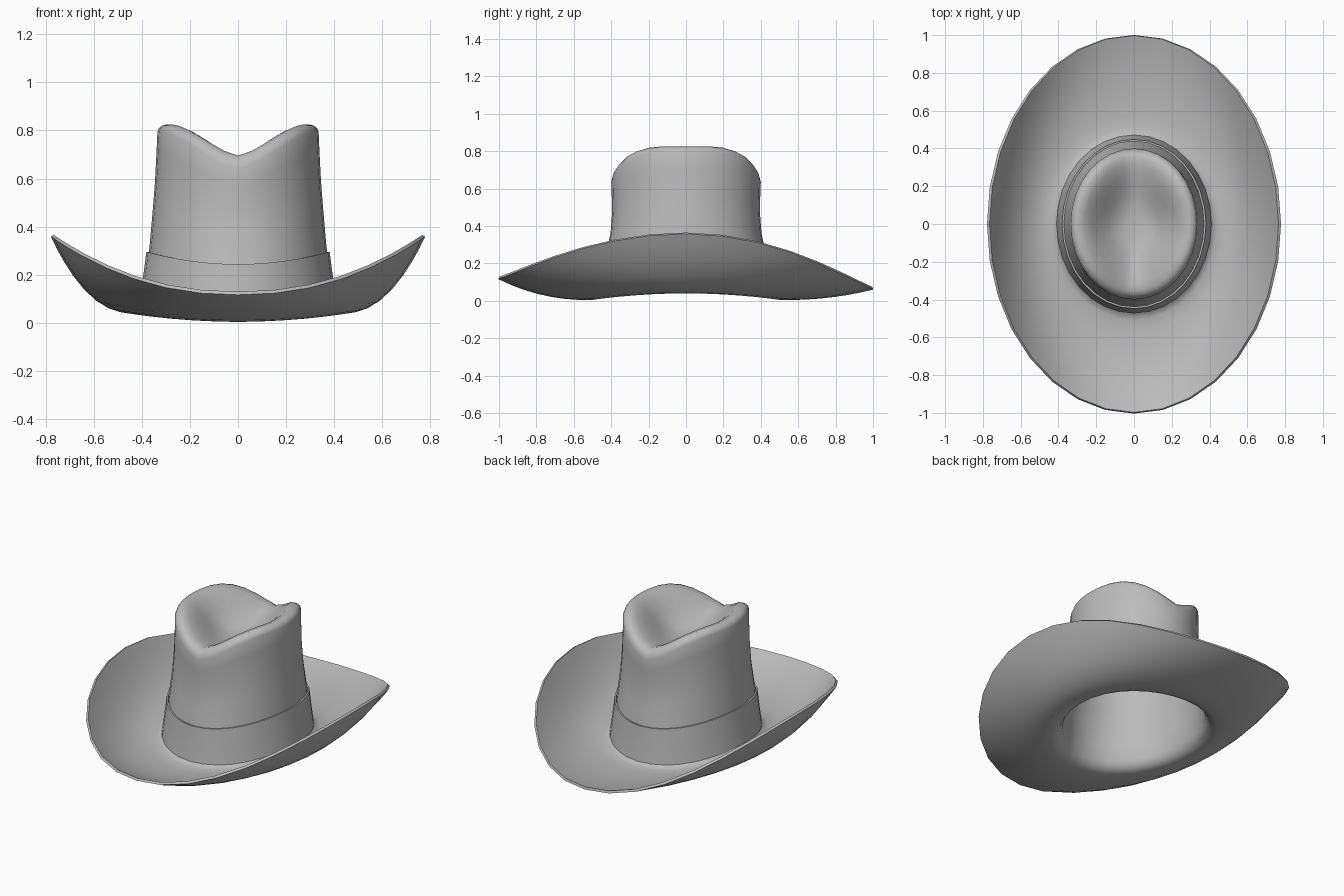
import bpy
import bmesh
import math

cube = bpy.data.objects.get("Cube")
if cube:
    bpy.data.objects.remove(cube, do_unlink=True)

SEGMENTS = 32

felt = bpy.data.materials.new("grey_felt")
felt.use_nodes = True
felt.diffuse_color = (0.5, 0.5, 0.5, 1)
felt.node_tree.nodes["Principled BSDF"].inputs["Base Color"].default_value = felt.diffuse_color


def mix(a, b, t):
    return a + (b - a) * t


def ring(rx, ry, height):
    """Oval ring whose height varies with the angle."""
    points = []
    for i in range(SEGMENTS):
        a = math.tau * i / SEGMENTS
        c, s = math.cos(a), math.sin(a)
        points.append((rx * c, ry * s, height(c, s)))
    return points


def build(name, rings, thickness, tip=None):
    """Skin the rings from the outside in, then give the sheet thickness."""
    bm = bmesh.new()
    loops = [[bm.verts.new(p) for p in r] for r in rings]
    for low, high in zip(loops, loops[1:]):
        for i in range(SEGMENTS):
            j = (i + 1) % SEGMENTS
            bm.faces.new((low[i], low[j], high[j], high[i]))
    if tip:
        centre = bm.verts.new(tip)
        for i in range(SEGMENTS):
            bm.faces.new((loops[-1][i], loops[-1][(i + 1) % SEGMENTS], centre))
    mesh = bpy.data.meshes.new(name)
    bm.to_mesh(mesh)
    bm.free()
    mesh.materials.append(felt)
    obj = bpy.data.objects.new(name, mesh)
    bpy.context.collection.objects.link(obj)
    solid = obj.modifiers.new("thickness", "SOLIDIFY")
    solid.thickness = thickness
    solid.offset = -1
    bpy.ops.object.select_all(action="DESELECT")
    obj.select_set(True)
    bpy.context.view_layer.objects.active = obj
    bpy.ops.object.modifier_apply(modifier=solid.name)
    bpy.ops.object.shade_smooth_by_angle(angle=math.radians(50))
    return obj


# Height rules: brim root, brim edge, crown ridge and top of the crown wall
def root(c, s):
    return 0.019 + 0.036 * c * c


def edge(c, s):
    end = 0.13 if s < 0 else 0.075
    return mix(end, 0.365, abs(c) ** 2.2)


def ridge(c, s):
    t = min(1, abs(c) * 1.1)
    return mix(0.695, 0.825, t * t * (3 - 2 * t) * 0.6 + t * 0.4)


def wall_top(c, s):
    return ridge(c, s) - mix(0.06, 0.03, abs(c))


# Brim: dished, with the sides rolled up
rings = []
for t in (1, 0.93, 0.84, 0.72, 0.58, 0.43, 0.28, 0.14, 0):
    rings.append(ring(mix(0.44, 0.765, t), mix(0.51, 0.997, t),
                      lambda c, s, t=t: mix(root(c, s), edge(c, s), t ** 2.2)))

# Crown wall: fillet at the root, then a gentle taper
for rx, ry, t in ((0.41, 0.475, 0.015), (0.392, 0.455, 0.06), (0.38, 0.443, 0.2),
                  (0.366, 0.428, 0.38), (0.355, 0.404, 0.55), (0.345, 0.396, 0.72),
                  (0.339, 0.397, 0.88), (0.335, 0.4, 1)):
    rings.append(ring(rx, ry, lambda c, s, t=t: mix(root(c, s), wall_top(c, s), t)))

# Crown top: rounded ridge falling into the crease
for k, t in ((0.98, 0.5), (0.94, 0.85), (0.88, 1)):
    rings.append(ring(0.335 * k, 0.4 * k,
                      lambda c, s, t=t: mix(wall_top(c, s), ridge(c, s), t)))
FLOOR = 0.635
for k, t in ((0.78, 0.93), (0.66, 0.75), (0.53, 0.5), (0.4, 0.26), (0.26, 0.08), (0.12, 0.01)):
    rings.append(ring(0.335 * k, 0.4 * k,
                      lambda c, s, t=t: mix(FLOOR, ridge(c, s), t)))
build("hat_body", rings, 0.015, (0, 0, FLOOR))

# Hat band: a slightly flared strip around the base of the crown
band = []
for rx, ry, lift in ((0.41, 0.472, 0.01), (0.4, 0.463, 0.08), (0.39, 0.455, 0.155), (0.381, 0.448, 0.225)):
    band.append(ring(rx, ry, lambda c, s, h=lift: root(c, s) + h + 0.015 * c * c))
build("hat_band", band, 0.01)
